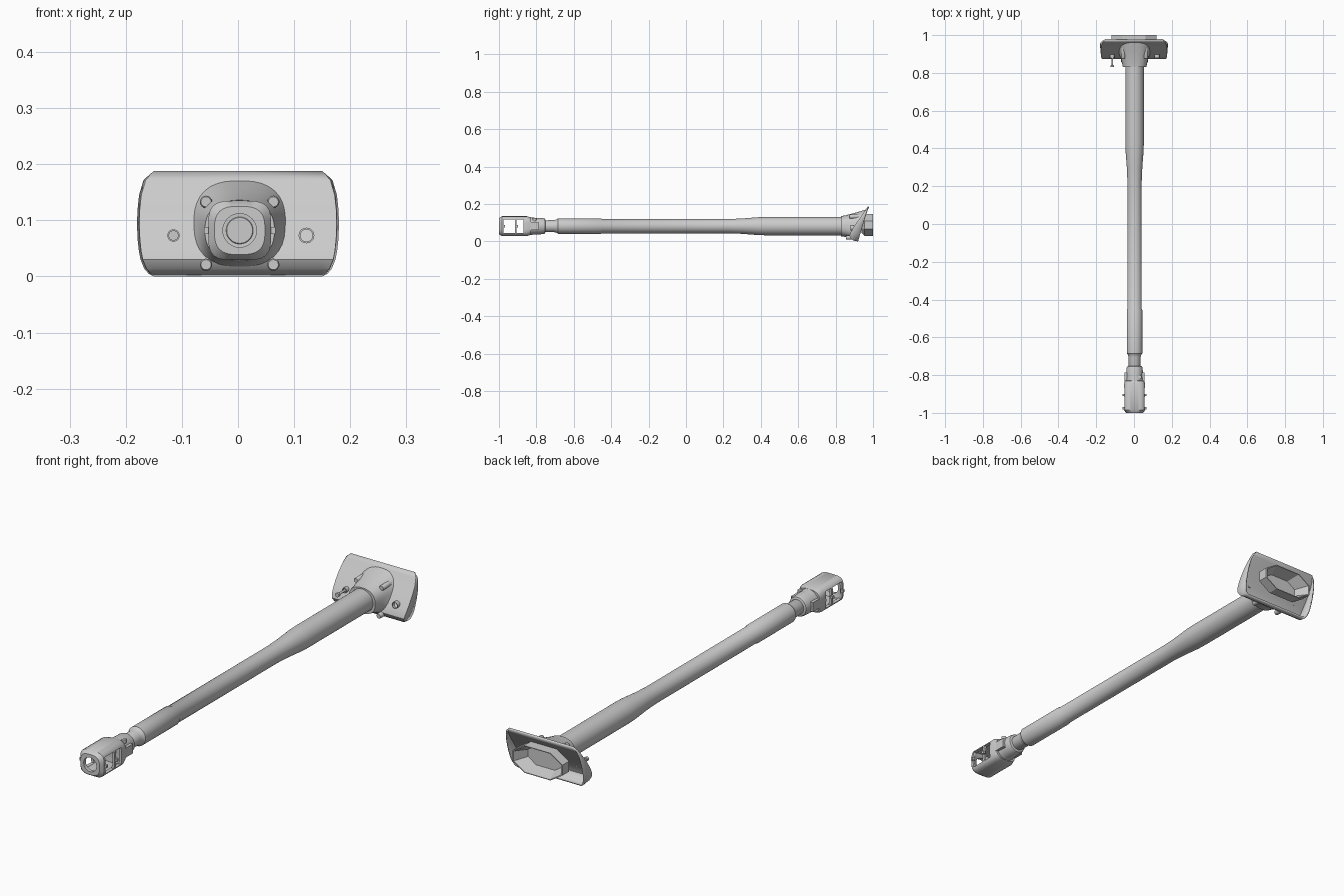
import bpy, bmesh, math
from mathutils import Vector

if "Cube" in bpy.data.objects:
    bpy.data.objects.remove(bpy.data.objects["Cube"])

CX, CZ = 0.003, 0.082          # axis of the shaft

grey = bpy.data.materials.new("light_grey")
grey.diffuse_color = (0.6, 0.6, 0.6, 1)
grey.use_nodes = True
grey.node_tree.nodes["Principled BSDF"].inputs["Base Color"].default_value = grey.diffuse_color


def finish(name, bm, angle=35, recalc=True):
    if recalc:
        bmesh.ops.recalc_face_normals(bm, faces=bm.faces)
    me = bpy.data.meshes.new(name)
    bm.to_mesh(me)
    bm.free()
    ob = bpy.data.objects.new(name, me)
    bpy.context.collection.objects.link(ob)
    me.materials.append(grey)
    bpy.ops.object.select_all(action='DESELECT')
    ob.select_set(True)
    bpy.context.view_layer.objects.active = ob
    if angle:
        bpy.ops.object.shade_smooth_by_angle(angle=math.radians(angle))
    return ob


def section(y, rx, rz, power=2, n=40, x=CX, z=CZ):
    """Ring around the y axis: 2 is round, higher powers are squarer."""
    pts = []
    for i in range(n):
        a = 2 * math.pi * i / n
        c, s = math.cos(a), math.sin(a)
        f = (abs(c) ** power + abs(s) ** power) ** (-1 / power)
        pts.append(Vector((x + rx * c * f, y, z + rz * s * f)))
    return pts


def loft(name, rings, caps=True, closed=False, angle=35):
    bm = bmesh.new()
    rows = [[bm.verts.new(p) for p in r] for r in rings]
    pairs = list(zip(rows, rows[1:])) + ([(rows[-1], rows[0])] if closed else [])
    for a, b in pairs:
        n = len(a)
        for i in range(n):
            j = (i + 1) % n
            bm.faces.new((a[i], a[j], b[j], b[i]))
    if caps and not closed:
        bm.faces.new(rows[0])
        bm.faces.new(rows[-1])
    return finish(name, bm, angle)


def turned(name, profile, x=CX, z=CZ, n=40, closed=False):
    return loft(name, [section(y, r, r, 2, n, x, z) for y, r in profile], closed=closed)


def box(name, lo, hi):
    bm = bmesh.new()
    bmesh.ops.create_cube(bm, size=1)
    for v in bm.verts:
        v.co = Vector([l + (c + 0.5) * (h - l) for c, l, h in zip(v.co, lo, hi)])
    return finish(name, bm, 0)


def cut(ob, cutter):
    m = ob.modifiers.new("cut", 'BOOLEAN')
    m.operation, m.solver, m.object = 'DIFFERENCE', 'EXACT', cutter
    cutter.hide_render = True
    cutter.hide_set(True)


# Main shaft with stepped sleeve and thicker rear part
turned("shaft", [(-0.86, 0.023), (-0.85, 0.03), (-0.705, 0.032), (-0.69, 0.036),
                 (-0.685, 0.041), (-0.455, 0.041), (-0.45, 0.038), (0.23, 0.038),
                 (0.30, 0.041), (0.39, 0.048), (0.43, 0.049), (0.86, 0.049)])

# Fork cage: hollow squarish shell with a round opening in the nose
cage = loft("fork_cage", [
    section(-1.0, 0.030, 0.030), section(-1.0, 0.045, 0.043, 3),
    section(-0.985, 0.056, 0.053, 4), section(-0.85, 0.056, 0.053, 4),
    section(-0.83, 0.052, 0.047, 3), section(-0.828, 0.02, 0.02),
    section(-0.858, 0.02, 0.02), section(-0.86, 0.046, 0.043, 4),
    section(-0.978, 0.046, 0.043, 4), section(-0.985, 0.030, 0.030)], closed=True)
for i, (a, b) in enumerate([(-0.975, -0.915), (-0.905, -0.868)]):
    cut(cage, box(f"window_cutter_{i}", (-0.2, a, 0.046), (0.2, b, 0.118)))

# Collar behind the fork, with ribs, pins and a clamp screw
turned("collar", [(-0.84, 0.048), (-0.82, 0.046), (-0.80, 0.044), (-0.765, 0.043),
                  (-0.755, 0.040), (-0.752, 0.033)])
for s in (-1, 1):
    for k, y in enumerate((-0.905, -0.975)):
        box(f"fork_pin_{s}_{k}", (CX + s * 0.058 - 0.006, y - 0.006, 0.076),
            (CX + s * 0.058 + 0.006, y + 0.006, 0.088))
    box(f"collar_rib_{s}", (CX + s * 0.045 - 0.007, -0.845, 0.062),
        (CX + s * 0.045 + 0.007, -0.785, 0.102))
screw = turned("clamp_screw", [(-0.008, 0.010), (0.008, 0.010)], x=0, z=0, n=16)
screw.rotation_euler = (math.pi / 2, 0, 0)
screw.location = (0.03, -0.81, 0.118)

# Head: hollow wedge with a rounded front and domed ends
front = [(0.973, 0.188), (0.962, 0.172), (0.944, 0.145), (0.925, 0.118),
         (0.907, 0.092), (0.89, 0.066), (0.878, 0.045), (0.874, 0.03),
         (0.882, 0.014), (0.896, 0.005), (0.92, 0.0)]
top, bottom = Vector((0.973, 0.188)), Vector((0.92, 0.0))


def front_y(z):
    for (y0, z0), (y1, z1) in zip(front, front[1:]):
        if z1 <= z <= z0:
            return y0 + (y1 - y0) * (z0 - z) / (z0 - z1)
    return 0.92


def end_x(z):
    u = abs(z - 0.094) / 0.094
    return 0.18 - 0.012 * u ** 2 - 0.015 * u ** 8


bm = bmesh.new()
rows = []
for y, z in front:
    t = (top.y - z) / (top.y - bottom.y)
    back = top.lerp(bottom, t)
    e = end_x(z)
    row = [(-e, back.x, z), (-e + 0.004, y, z), (-0.15, y, z), (0, y, z),
           (0.15, y, z), (e - 0.004, y, z), (e, back.x, z)]
    rows.append([bm.verts.new(p) for p in row])
for a, b in zip(rows, rows[1:]):
    for k in range(6):
        bm.faces.new((a[k], b[k], b[k + 1], a[k + 1]))
bmesh.ops.remove_doubles(bm, verts=bm.verts, dist=0.0045)
head = finish("head_shell", bm, 40, recalc=False)
m = head.modifiers.new("wall", 'SOLIDIFY')
m.thickness = 0.008

# Neck flaring from the shaft onto the head
flare = section(0.9, 0.083, 0.078, 2.6, z=0.094)
for p in flare:
    p.y = front_y(p.z) + 0.004
loft("neck", [section(0.83, 0.052, 0.048), section(0.83, 0.062, 0.054, 2.4),
              section(0.85, 0.066, 0.057, 2.4),
              [a.lerp(b, 0.5) for a, b in zip(section(0.86, 0.066, 0.058, 2.4), flare)],
              flare], caps=False)

# Four bolts around the neck
for s in (-1, 1):
    for z, y0 in ((0.133, 0.875), (0.021, 0.855)):
        turned(f"bolt_{s}_{z}", [(y0, 0.009), (y0 + 0.003, 0.011), (front_y(z) + 0.006, 0.011)],
               x=CX + s * 0.06, z=z, n=16)

# Peg on the left of the head and open socket on the right
turned("peg", [(0.83, 0.009), (0.84, 0.009), (0.841, 0.005), (0.90, 0.005)],
       x=-0.115, z=0.073, n=16)
for x, r in ((-0.115, 0.011), (0.122, 0.014)):
    turned(f"socket_ring_{x}", [(0.88, r), (0.88, r - 0.003), (0.898, r - 0.003), (0.898, r)],
           x=x, z=0.073, n=20, closed=True)


# Faceted cup set into the back of the head
def octagon(y, s):
    half = [(0.118, -0.022), (0.118, 0.022), (0.062, 0.058), (-0.062, 0.058)]
    pts = half + [(-x, -z) for x, z in half]
    return [Vector((x * s, y, 0.088 + z * s)) for x, z in pts]


loft("cup", [octagon(0.938, 0.72), octagon(0.955, 1), octagon(1.0, 1),
             octagon(1.0, 0.95), octagon(0.945, 0.7)], angle=0)
